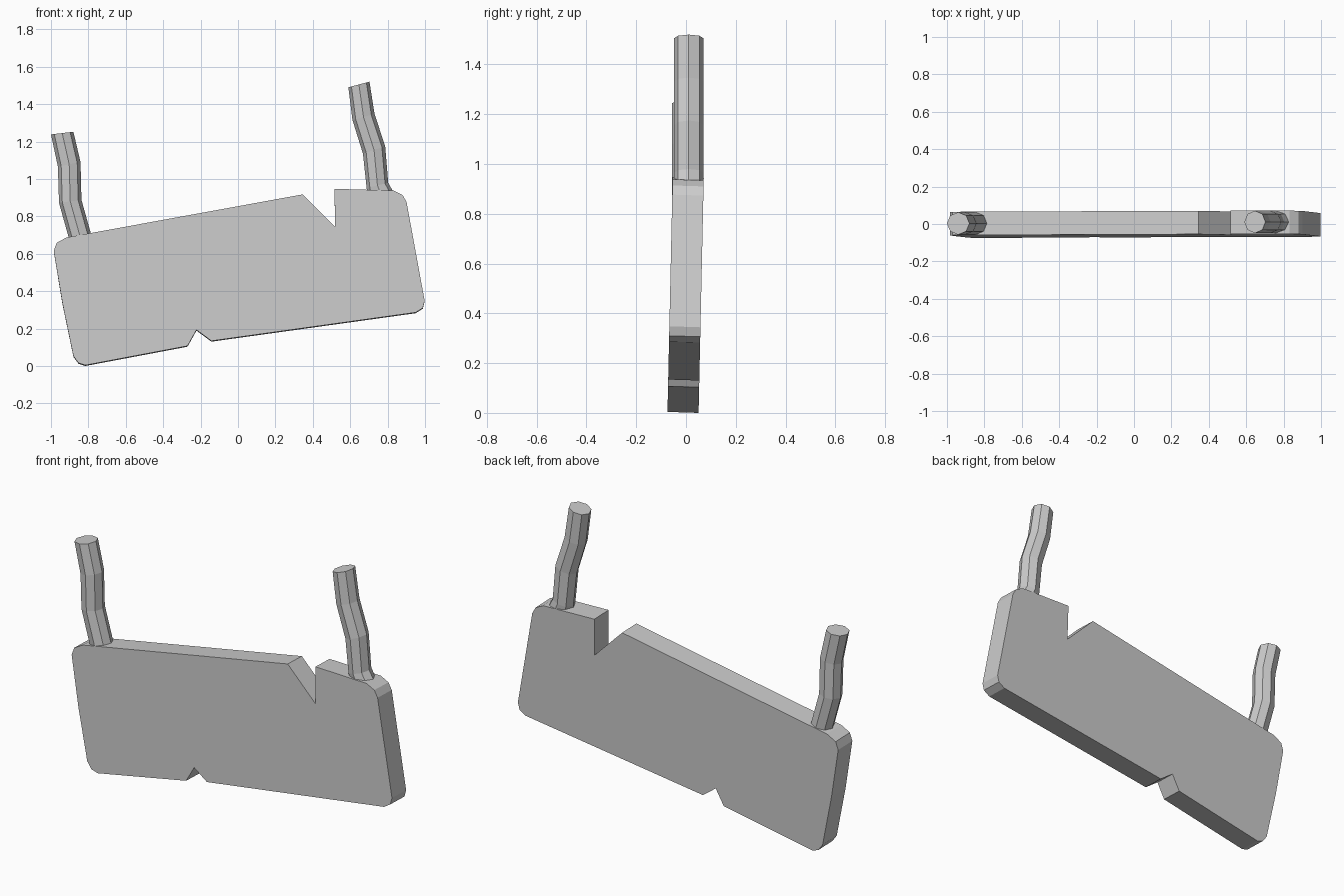
import bpy, bmesh
from math import sin, cos, pi
from mathutils import Vector

if "Cube" in bpy.data.objects:
    bpy.data.objects.remove(bpy.data.objects["Cube"])


def finish(name, bm):
    bmesh.ops.recalc_face_normals(bm, faces=bm.faces)
    mesh = bpy.data.meshes.new(name)
    bm.to_mesh(mesh)
    bm.free()
    obj = bpy.data.objects.new(name, mesh)
    bpy.context.collection.objects.link(obj)
    return obj


def rope(name, y, rings, r=0.06, sides=8):
    """Tube through rings, each given by its left and right (x, z) extremes."""
    bm = bmesh.new()
    loops = []
    for x0, z0, x1, z1 in rings:
        a, b = Vector((x0, y, z0)), Vector((x1, y, z1))
        mid, half = (a + b) / 2, (b - a) / 2
        loops.append([bm.verts.new(mid + half * cos(2 * pi * i / sides)
                                   + Vector((0, r * sin(2 * pi * i / sides), 0)))
                      for i in range(sides)])
    for lo, hi in zip(loops, loops[1:]):
        for i in range(sides):
            j = (i + 1) % sides
            bm.faces.new((lo[i], lo[j], hi[j], hi[i]))
    bm.faces.new(loops[0])
    bm.faces.new(loops[-1])
    return finish(name, bm)


# Tilted plank with two split notches, leaning slightly back
outline = [(-0.985, 0.615), (-0.970, 0.658), (-0.917, 0.687), (0.345, 0.917),
           (0.519, 0.743), (0.516, 0.947), (0.832, 0.938), (0.880, 0.914),
           (0.901, 0.877), (0.998, 0.348), (0.988, 0.310), (0.950, 0.286),
           (-0.142, 0.134), (-0.222, 0.193), (-0.270, 0.107), (-0.816, 0.004),
           (-0.853, 0.016), (-0.880, 0.053), (-0.939, 0.337)]
lean, half_thick = 0.022, 0.0625
bm = bmesh.new()
front = bm.faces.new([bm.verts.new((x, -half_thick - 0.012 + lean * z, z))
                      for x, z in outline])
ext = bmesh.ops.extrude_face_region(bm, geom=[front], use_keep_orig=True)
bmesh.ops.translate(bm, vec=(0, 2 * half_thick, -0.004),
                    verts=[v for v in ext["geom"] if isinstance(v, bmesh.types.BMVert)])
for v in bm.verts:
    v.co.z = max(v.co.z, 0)
finish("sign_plank", bm)

# Bent hanging ropes
rope("left_rope", 0.003, [(-0.902, 0.675, -0.782, 0.692), (-0.957, 0.872, -0.837, 0.888),
                          (-0.963, 1.066, -0.842, 1.090), (-1.0, 1.238, -0.880, 1.252)])
rope("right_rope", 0.011, [(0.690, 0.928, 0.832, 0.928), (0.688, 0.950, 0.803, 0.980),
                           (0.668, 1.135, 0.787, 1.175), (0.612, 1.315, 0.730, 1.347),
                           (0.590, 1.490, 0.703, 1.520)])
